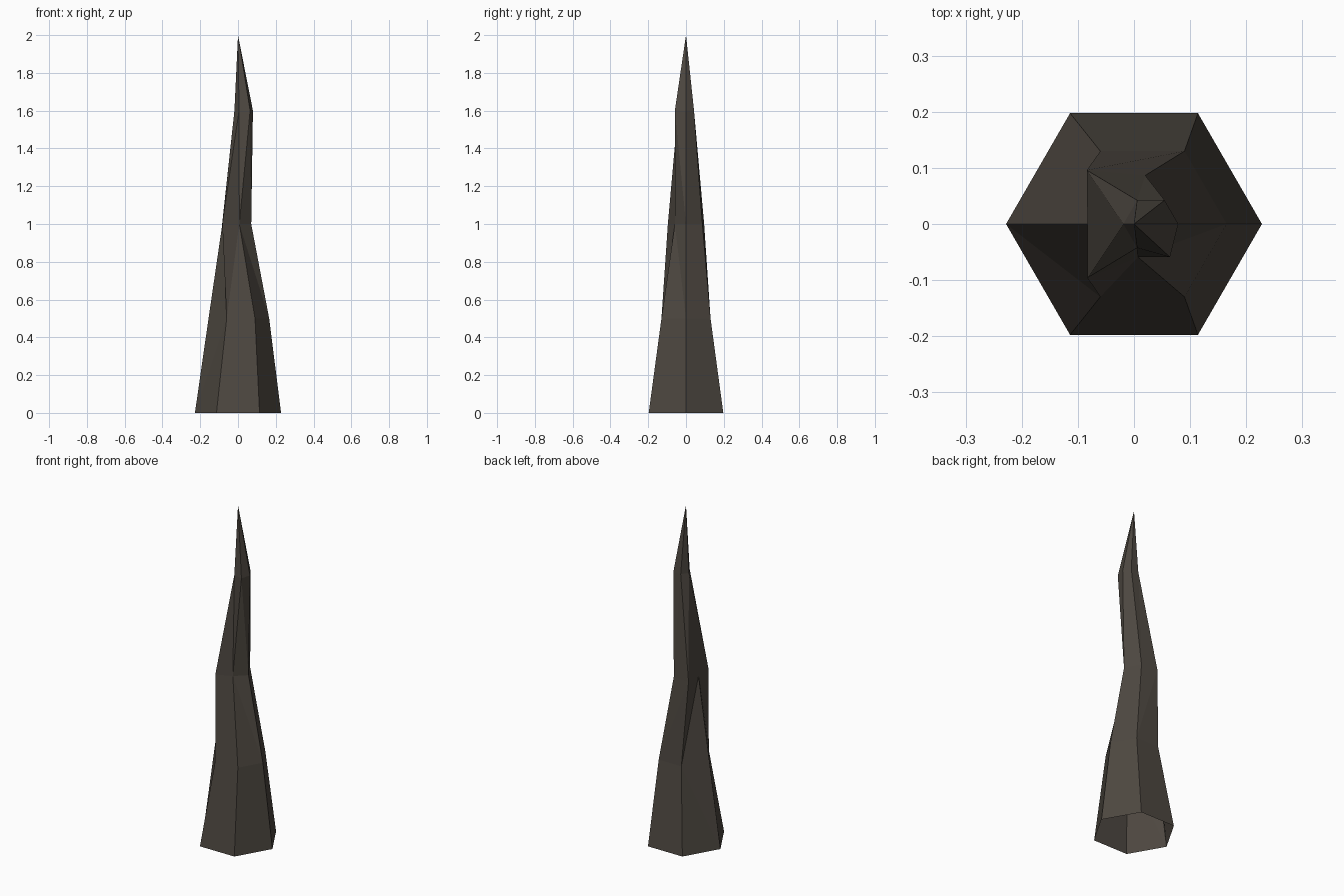
import bpy, bmesh, math

if "Cube" in bpy.data.objects:
    bpy.data.objects.remove(bpy.data.objects["Cube"])

# one dark stone colour
stone = bpy.data.materials.new("dark_stone")
stone.diffuse_color = (0.075, 0.064, 0.052, 1.0)
stone.use_nodes = True
stone.node_tree.nodes["Principled BSDF"].inputs["Base Color"].default_value = stone.diffuse_color


def hexagon(cx, radius, z, moved=None):
    """Six-sided ring centred on (cx, 0); 'moved' nudges single corners."""
    pts = []
    for i in range(6):
        a = math.radians(60 * i)
        pts.append((cx + radius * math.cos(a), radius * math.sin(a), z))
    for i, (x, y) in (moved or {}).items():
        pts[i] = (x, y, z)
    return pts


# stacked rings with chipped, irregular corners
rings = [
    hexagon(0.0, 0.228, 0.0),
    hexagon(0.015, 0.15, 0.5, {3: (-0.156, 0.0)}),
    hexagon(-0.03, 0.10, 1.0, {2: (-0.084, 0.096), 3: (-0.083, 0.0),
                               4: (-0.083, -0.096), 5: (0.007, -0.059)}),
    hexagon(0.03, 0.049, 1.6, {5: (0.064, -0.059)}),
]
# sides whose crease runs from lower right corner to upper left corner
falling = [{2}, {0, 3, 5}, {3, 4, 5}]

bm = bmesh.new()
loops = [[bm.verts.new(p) for p in ring] for ring in rings]
tip = bm.verts.new((0.0, 0.0, 2.0))

# side walls (underside stays open)
for band in range(3):
    lo, hi = loops[band], loops[band + 1]
    for i in range(6):
        j = (i + 1) % 6
        if i in falling[band]:
            tris = ((lo[i], lo[j], hi[i]), (lo[j], hi[j], hi[i]))
        else:
            tris = ((lo[i], lo[j], hi[j]), (lo[i], hi[j], hi[i]))
        for t in tris:
            bm.faces.new(t)

# pointed top
for i in range(6):
    bm.faces.new((loops[3][i], loops[3][(i + 1) % 6], tip))

mesh = bpy.data.meshes.new("rock_spike")
bm.to_mesh(mesh)
bm.free()
mesh.materials.append(stone)
spike = bpy.data.objects.new("rock_spike", mesh)
bpy.context.collection.objects.link(spike)
